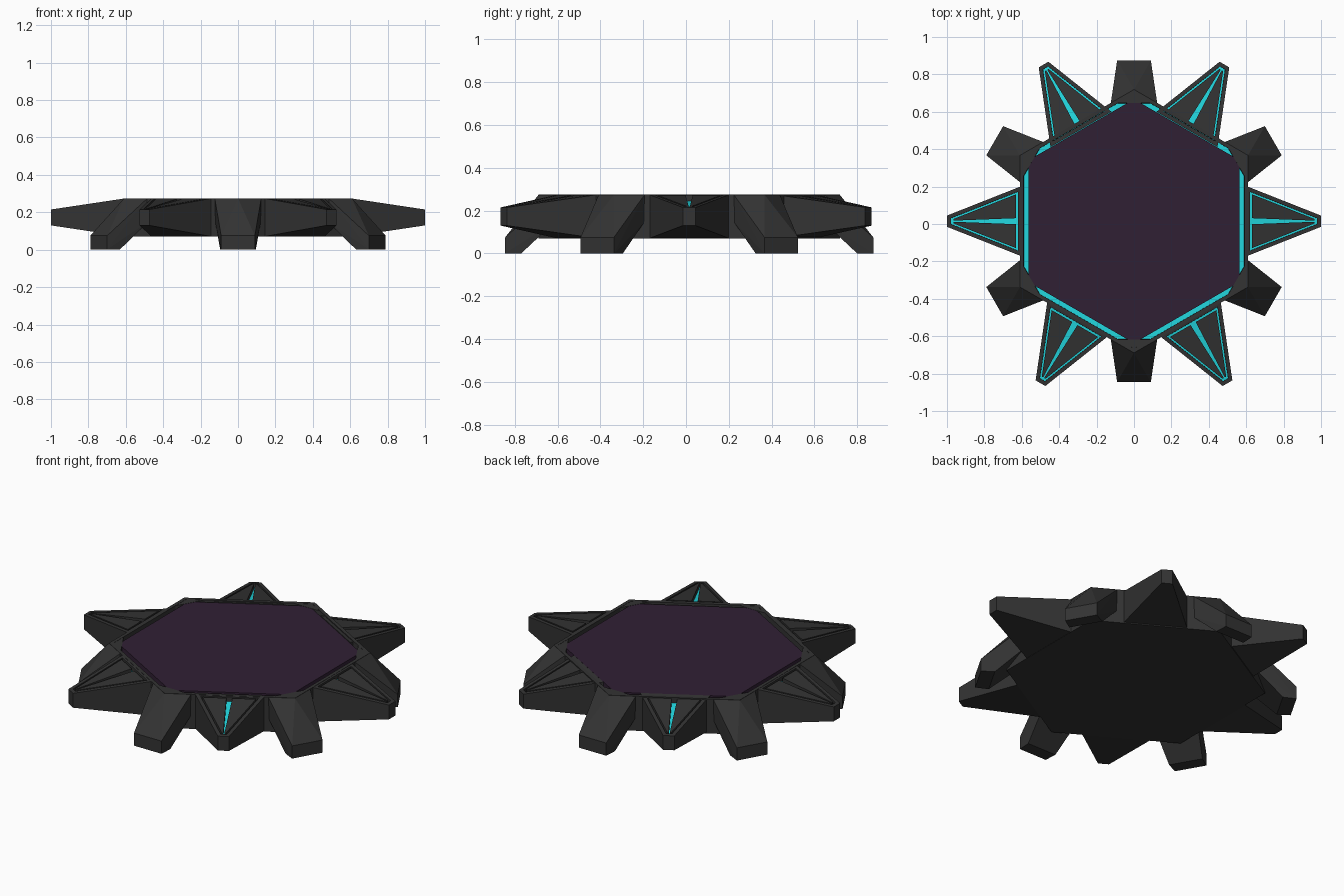
import bpy, bmesh
from math import radians, cos, sin
from mathutils import Matrix

if "Cube" in bpy.data.objects:
    bpy.data.objects.remove(bpy.data.objects["Cube"])

CENTRE = Matrix.Translation((0, 0.015, 0))


def material(name, rgb):
    m = bpy.data.materials.new(name)
    m.diffuse_color = (*rgb, 1)
    m.use_nodes = True
    m.node_tree.nodes["Principled BSDF"].inputs["Base Color"].default_value = m.diffuse_color
    return m


DARK = material("dark_metal", (0.033, 0.033, 0.033))
CYAN = material("cyan_glow", (0.016, 0.68, 0.74))
PURPLE = material("purple_panel", (0.03, 0.014, 0.034))


def solid(name, points, mats, matrix=CENTRE, rim=0, depth=0):
    """Convex flat-faced solid; optional pocket in its top with a second-material floor."""
    bm = bmesh.new()
    for p in points:
        bm.verts.new(p)
    bmesh.ops.convex_hull(bm, input=bm.verts[:])
    bmesh.ops.dissolve_limit(bm, angle_limit=radians(0.5), verts=bm.verts[:], edges=bm.edges[:])
    bmesh.ops.recalc_face_normals(bm, faces=bm.faces[:])
    if rim:
        bm.normal_update()
        top = max(bm.faces, key=lambda f: f.normal.z)
        for t in (rim, 0.0005):
            bmesh.ops.inset_region(bm, faces=[top], thickness=t, use_even_offset=True)
        bmesh.ops.translate(bm, verts=top.verts[:], vec=(0, 0, -depth))
        top.material_index = 1
    me = bpy.data.meshes.new(name)
    bm.to_mesh(me)
    bm.free()
    for m in mats:
        me.materials.append(m)
    me.transform(matrix)
    ob = bpy.data.objects.new(name, me)
    bpy.context.collection.objects.link(ob)
    return ob


def hexagon(r, z0, z1):
    return [(r * cos(radians(30 + 60 * i)), r * sin(radians(30 + 60 * i)), z)
            for z in (z0, z1) for i in range(6)]


# Hexagonal body with a glowing channel around the raised purple panel
solid("body", hexagon(0.704, 0.07, 0.275), [DARK, CYAN], rim=0.02, depth=0.03)
solid("top_panel", hexagon(0.652, 0.23, 0.273), [PURPLE])


def top_z(x):
    return 0.275 - 0.15 * (x - 0.6)


def half_width(x):
    return 0.188 - 0.395 * (x - 0.6)


for i in range(6):
    # Tapered spike; the two rear ones sit slightly further in
    shift = -0.033 if i in (1, 2) else 0
    place = CENTRE @ Matrix.Rotation(radians(60 * i), 4, 'Z') @ Matrix.Translation((shift, 0, 0))
    spike = [(x, s * half_width(x), z) for s in (-1, 1)
             for x, z in ((0.6, 0.07), (0.6, top_z(0.6)), (1, 0.13), (1, top_z(1)))]
    solid(f"spike_{i + 1}", spike, [DARK, CYAN], place, rim=0.021, depth=0.026)

    # Two dark plates leave a thin glowing outline and a central wedge
    for s, side in ((-1, "right"), (1, "left")):
        plate = [(x, s * y, top_z(x) - d) for d in (0, 0.03)
                 for x, w in ((0.632, 0.016), (0.966, 0.003))
                 for y in (w, half_width(x) - 0.032)]
        solid(f"spike_plate_{side}_{i + 1}", plate, [DARK], place)

    # Stubby sloping foot under each body corner
    place = CENTRE @ Matrix.Rotation(radians(30 + 60 * i), 4, 'Z')
    foot = [(0.704, 0, 0.274)]
    for s in (-1, 1):
        foot += [(0.86, s * 0.09, 0), (0.86, s * 0.09, 0.075), (0.785, s * 0.095, 0),
                 (0.632, s * 0.124, 0.274), (0.625, s * 0.122, 0.15)]
    solid(f"foot_{i + 1}", foot, [DARK], place)
